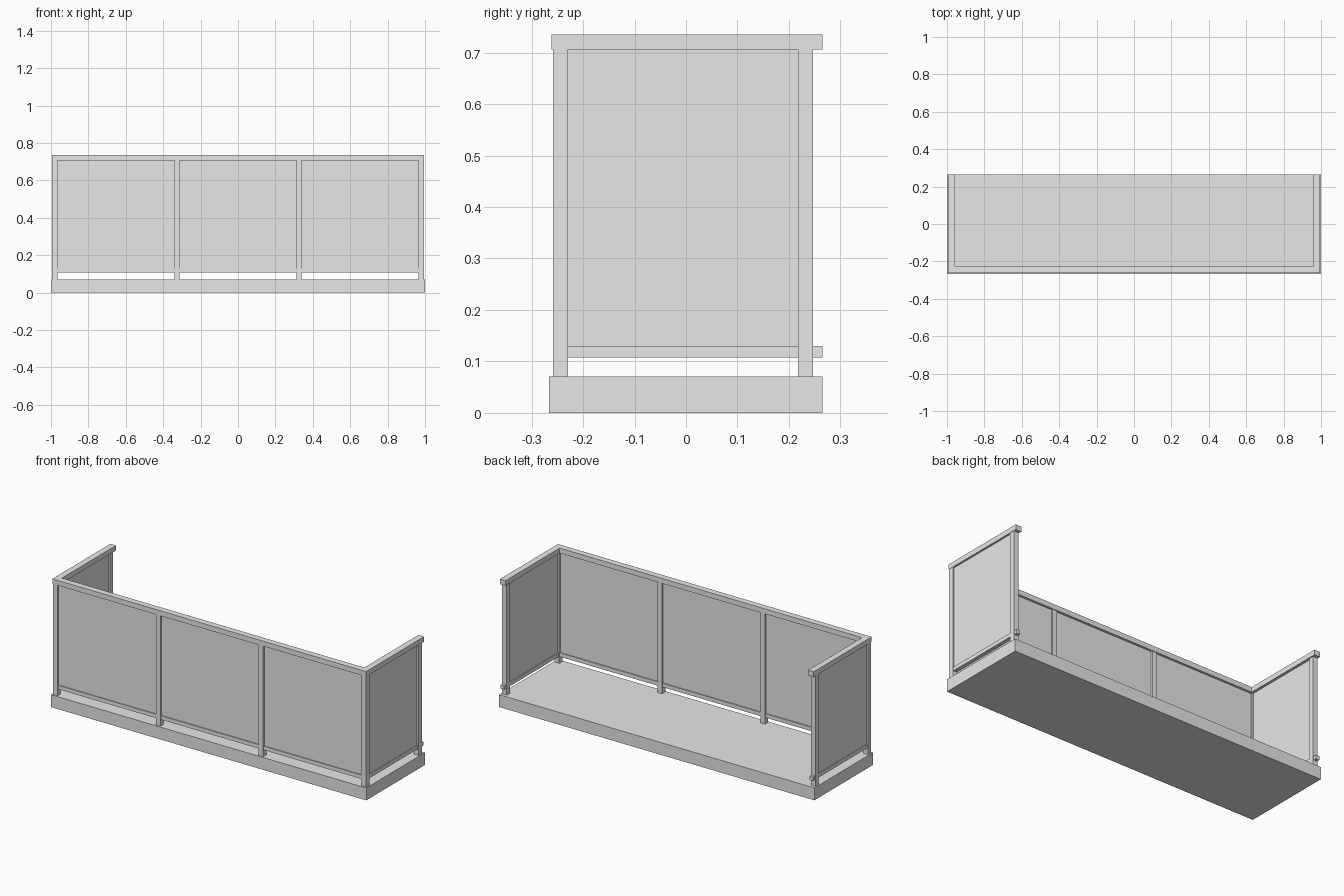
import bpy, bmesh
from mathutils import Vector

cube = bpy.data.objects.get("Cube")
if cube:
    bpy.data.objects.remove(cube, do_unlink=True)

grey = bpy.data.materials.new("light_grey")
grey.use_nodes = True
COLOUR = (0.8, 0.8, 0.8, 1)
grey.diffuse_color = COLOUR
grey.node_tree.nodes["Principled BSDF"].inputs["Base Color"].default_value = COLOUR


def prism(name, outline, z0, z1):
    """Extrude a flat outline from z0 up to z1."""
    bm = bmesh.new()
    face = bm.faces.new([bm.verts.new((x, y, z0)) for x, y in outline])
    ext = bmesh.ops.extrude_face_region(bm, geom=[face])
    for v in ext["geom"]:
        if isinstance(v, bmesh.types.BMVert):
            v.co.z = z1
    bmesh.ops.recalc_face_normals(bm, faces=bm.faces)
    mesh = bpy.data.meshes.new(name)
    bm.to_mesh(mesh)
    bm.free()
    mesh.materials.append(grey)
    obj = bpy.data.objects.new(name, mesh)
    bpy.context.collection.objects.link(obj)
    return obj


def box(name, x0, x1, y0, y1, z0, z1):
    return prism(name, [(x0, y0), (x1, y0), (x1, y1), (x0, y1)], z0, z1)


def channel(name, half, front, back, width, z0, z1):
    """U-shaped strip along the front and both sides."""
    i = half - width
    prism(name, [(-half, back), (-half, front), (half, front), (half, back),
                 (i, back), (i, front + width), (-i, front + width), (-i, back)], z0, z1)


FLOOR, RAIL, TOP = 0.071, 0.706, 0.735
LOW0, LOW1 = 0.108, 0.130
BACK = 0.265
POST = 0.0145                 # half the post width
SIDE_X, FRONT_Y, REAR_Y = 0.979, -0.2435, 0.2325

# Floor slab
box("floor_slab", -1, 1, -0.266, BACK, 0, FLOOR)

# Handrail and lower rail
channel("handrail", 0.995, -0.261, BACK, 0.036, RAIL, TOP)
channel("lower_rail", SIDE_X + 0.011, FRONT_Y - 0.011, BACK, 0.022, LOW0, LOW1)

# Posts
front_xs = [-SIDE_X, -SIDE_X / 3, SIDE_X / 3, SIDE_X]
spots = [("front_post", x, FRONT_Y) for x in front_xs]
spots += [("rear_post", x, REAR_Y) for x in (-SIDE_X, SIDE_X)]
for name, x, y in spots:
    box(name, x - POST, x + POST, y - POST, y + POST, FLOOR, RAIL)

# Infill panels between the posts
T = 0.005
for a, b in zip(front_xs, front_xs[1:]):
    box("front_panel", a + POST, b - POST, FRONT_Y - T, FRONT_Y + T, LOW1, RAIL)
for x in (-SIDE_X, SIDE_X):
    box("side_panel", x - T, x + T, FRONT_Y + POST, REAR_Y - POST, LOW1, RAIL)
